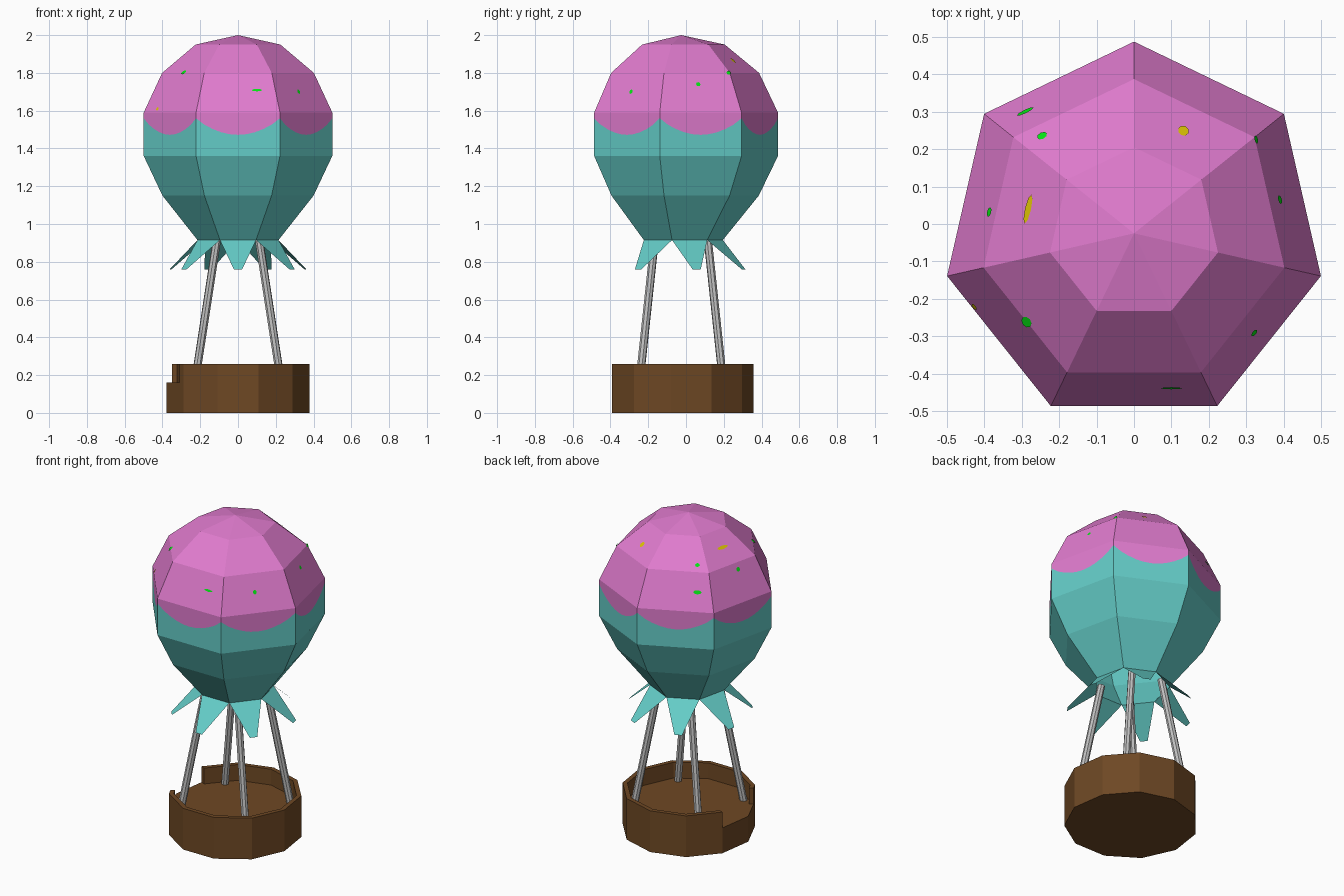
import bpy, bmesh, math
from mathutils import Vector
from mathutils.bvhtree import BVHTree

if "Cube" in bpy.data.objects:
    bpy.data.objects.remove(bpy.data.objects["Cube"])

CY = -0.025  # everything is built round this y


def srgb(name, r, g, b):
    lin = [((c / 255 + 0.055) / 1.055) ** 2.4 if c > 10 else c / 255 / 12.92 for c in (r, g, b)]
    m = bpy.data.materials.new(name)
    m.diffuse_color = (*lin, 1)
    m.use_nodes = True
    m.node_tree.nodes["Principled BSDF"].inputs["Base Color"].default_value = m.diffuse_color
    return m


PINK = srgb("pink", 224, 123, 206)
TEAL = srgb("teal", 100, 204, 199)
BROWN = srgb("brown", 110, 72, 36)
GREY = srgb("rope grey", 192, 192, 192)
GREEN = srgb("green", 5, 225, 20)
YELLOW = srgb("yellow", 220, 195, 5)


def finish(name, bm, *mats, fix=True):
    if fix:
        bmesh.ops.remove_doubles(bm, verts=bm.verts, dist=1e-5)
        bmesh.ops.recalc_face_normals(bm, faces=bm.faces)
    me = bpy.data.meshes.new(name)
    bm.to_mesh(me)
    ob = bpy.data.objects.new(name, me)
    for m in mats:
        me.materials.append(m)
    bpy.context.collection.objects.link(ob)
    return ob


def face(bm, pts, mat=0):
    f = bm.faces.new([bm.verts.new(p) for p in pts])
    f.material_index = mat
    return f


def polar(r, deg, z):
    a = math.radians(deg)
    return Vector((r * math.cos(a), CY + r * math.sin(a), z))


# Balloon envelope: seven gores, open mouth, scalloped pink cap
PROFILE = [(0.22, 0.915), (0.41, 1.15), (0.512, 1.36), (0.512, 1.59), (0.412, 1.80), (0.23, 1.95)]
STEP = 360 / 7
bm = bmesh.new()
for k in range(7):
    a, b = 90 + k * STEP, 90 + (k + 1) * STEP
    for (r0, z0), (r1, z1) in zip(PROFILE, PROFILE[1:]):
        p, q, s, t = polar(r0, a, z0), polar(r0, b, z0), polar(r1, b, z1), polar(r1, a, z1)
        if z0 == 1.36:
            # wavy colour edge across the upright band
            wave = []
            for i in range(11):
                w = p.lerp(q, i / 10)
                w.z = 1.56 - 0.088 * math.sin(math.pi * i / 10) ** 0.8
                wave.append(w)
            face(bm, [p, q] + wave[::-1], 1)
            face(bm, wave + [s, t], 0)
        else:
            face(bm, [p, q, s, t], 1 if z0 < 1.4 else 0)
    face(bm, [polar(0.23, a, 1.95), polar(0.23, b, 1.95), (0, CY, 2.0)], 0)
bmesh.ops.remove_doubles(bm, verts=bm.verts, dist=1e-5)
bmesh.ops.recalc_face_normals(bm, faces=bm.faces)
bm.normal_update()
tree = BVHTree.FromBMesh(bm)
finish("balloon_envelope", bm, PINK, TEAL)

# Pointed skirt flaps round the mouth
bm = bmesh.new()
for k in range(7):
    a = -90 + k * STEP
    tip = polar(0.366, a, 0.76)
    side = polar(1, a + 90, 0) - Vector((0, CY, 0))
    face(bm, [polar(0.22, a - STEP / 2, 0.915), tip - side * 0.022,
              tip + side * 0.022, polar(0.22, a + STEP / 2, 0.915)])
finish("skirt_flaps", bm, TEAL, fix=False)


# Paint splashes: thin plates laid on the cap
def splashes(name, mat, spots):
    bm = bmesh.new()
    for x, y, z, w, h in spots:
        loc, n, _, _ = tree.find_nearest(Vector((x, y, z)))
        u = Vector((0, 0, 1)).cross(n).normalized()
        v = n.cross(u)
        face(bm, [loc + n * 0.003 + u * w * math.cos(i * math.pi / 4) + v * h * math.sin(i * math.pi / 4)
                  for i in range(8)])
    finish(name, bm, mat, fix=False)


splashes("green_splashes", GREEN, [
    (0.10, -0.43, 1.705, 0.028, 0.007), (0.32, -0.29, 1.70, 0.011, 0.013),
    (-0.285, -0.26, 1.80, 0.016, 0.016), (0.39, 0.065, 1.74, 0.012, 0.012),
    (0.325, 0.225, 1.80, 0.011, 0.011), (-0.245, 0.235, 1.83, 0.014, 0.012),
    (-0.40, 0.035, 1.77, 0.013, 0.014), (-0.295, 0.31, 1.70, 0.025, 0.012)])
splashes("yellow_splashes", YELLOW, [
    (0.13, 0.245, 1.86, 0.015, 0.018), (-0.285, 0.04, 1.88, 0.04, 0.011),
    (-0.40, -0.2, 1.595, 0.010, 0.010)])

# Basket: eleven-sided tub, solid up to the floor, with a doorway on the left
R, RI, FLOOR, RIM = 0.383, 0.355, 0.16, 0.26
SEG = 360 / 11
angles = [90 + i * SEG for i in range(11)]
bm = bmesh.new()
base = [polar(R, a, 0) for a in angles]
top = [polar(R, a, FLOOR) for a in angles]
face(bm, base)
face(bm, top)
for i in range(11):
    j = (i + 1) % 11
    face(bm, [base[i], base[j], top[j], top[i]])
finish("basket_base", bm, BROWN)

# low wall runs from the short stub past the doorway all the way round
start = 220.9
stub = [polar(r, start, 0).lerp(polar(r, start - SEG, 0), 0.22) for r in (R, RI)]
plan = [stub] + [[polar(r, 90 + (4 + i) * SEG, 0) for r in (R, RI)] for i in range(10)]
bm = bmesh.new()
lo, hi = Vector((0, 0, FLOOR)), Vector((0, 0, RIM))
for (o0, i0), (o1, i1) in zip(plan, plan[1:]):
    face(bm, [o0 + lo, o1 + lo, o1 + hi, o0 + hi])
    face(bm, [i0 + lo, i1 + lo, i1 + hi, i0 + hi])
    face(bm, [o0 + hi, o1 + hi, i1 + hi, i0 + hi])
for o, i in (plan[0], plan[-1]):
    face(bm, [o + lo, i + lo, i + hi, o + hi])
finish("basket_wall", bm, BROWN)

# Four ropes leaning in to the mouth
for sx, nx in ((-1, "left"), (1, "right")):
    for sy, ny in ((-1, "front"), (1, "back")):
        p = Vector((sx * 0.229, CY + sy * 0.222, 0.155))
        q = Vector((sx * 0.108, CY + sy * 0.138, 0.94))
        bm = bmesh.new()
        bmesh.ops.create_cone(bm, cap_ends=True, segments=8, radius1=0.022, radius2=0.022, depth=(q - p).length)
        ob = finish(f"{ny}_{nx}_rope", bm, GREY)
        ob.location = (p + q) / 2
        ob.rotation_euler = (q - p).to_track_quat('Z', 'Y').to_euler()
